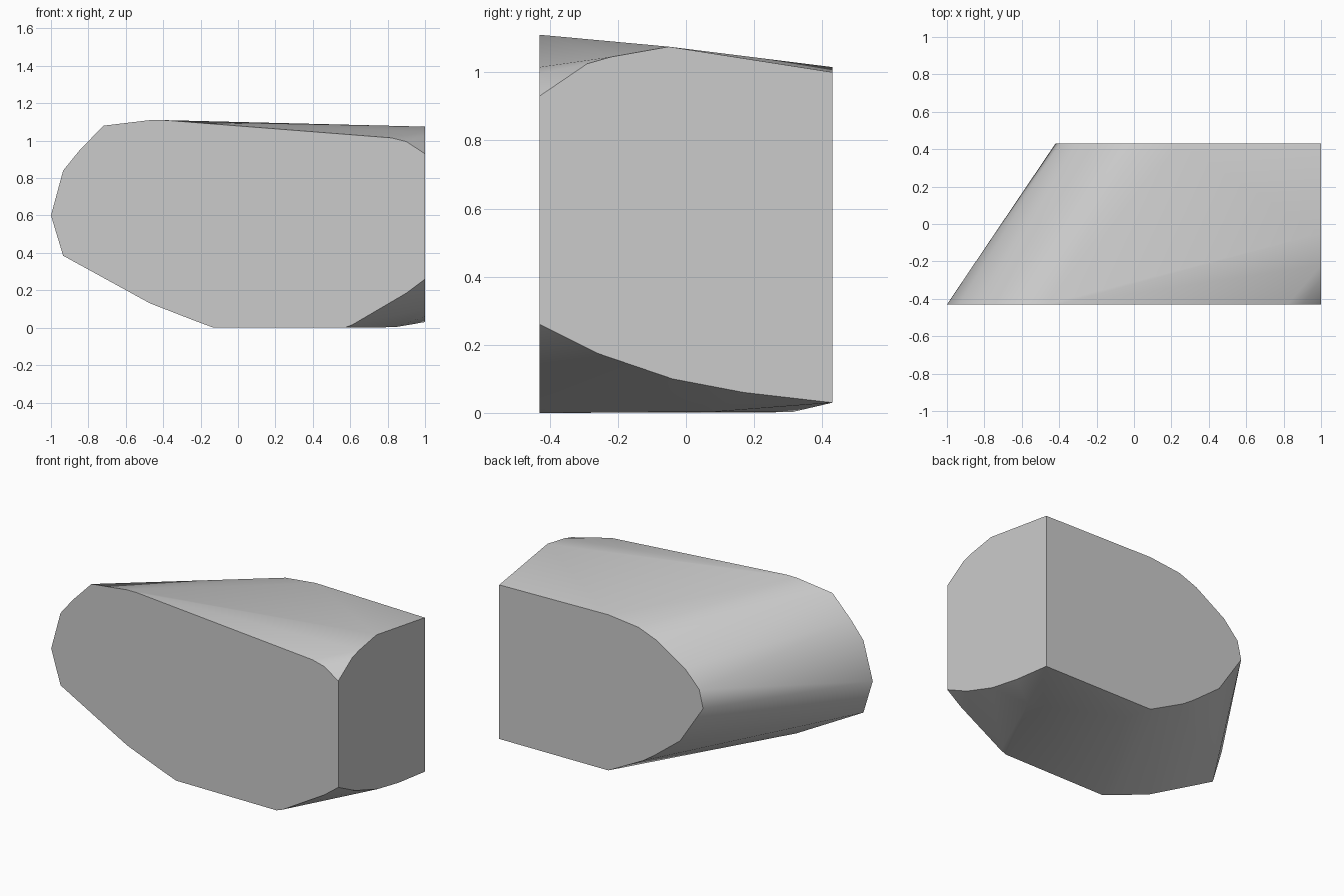
import bpy, bmesh, math

cube = bpy.data.objects.get("Cube")
if cube:
    bpy.data.objects.remove(cube, do_unlink=True)

DEPTH = 0.43   # half depth, front to back

# Flat front cap, as (x, z)
front = [(-1, .6), (-.935, .84), (-.85, .945), (-.72, 1.08), (-.47, 1.11),
         (-.4, 1.11), (.82, 1.015), (.9, .995), (1, .93), (1, .26),
         (.9, .185), (.61, .015), (.57, 0), (-.13, 0), (-.22, .033),
         (-.47, .13), (-.935, .385)]
# Flat back cap, as (x, z)
back = [(1, 1), (.24, 1.015), (.03, .992), (-.094, .945), (-.296, .818),
        (-.394, .712), (-.42, .6), (-.26, .355), (-.08, .215), (0, .16),
        (.24, .035), (1, .03)]
# Curved top and bottom edges of the flat end, as (y, z)
end = [(-.29, 1.025), (-.22, 1.045), (-.05, 1.075),
       (.17, .06), (-.04, .1), (-.26, .175)]
# Corners of the level underside
underside = [(.325, .31, .002), (.84, .08, .003)]

points = ([(x, -DEPTH, z) for x, z in front] + [(x, DEPTH, z) for x, z in back]
          + [(1, y, z) for y, z in end] + underside)

# Skin the convex block over its outlines, then merge the flat caps
bm = bmesh.new()
for p in points:
    bm.verts.new(p)
bmesh.ops.convex_hull(bm, input=bm.verts[:])
bmesh.ops.delete(bm, geom=[v for v in bm.verts if not v.link_faces], context='VERTS')
bmesh.ops.dissolve_limit(bm, angle_limit=math.radians(0.5),
                         verts=bm.verts[:], edges=bm.edges[:])
bmesh.ops.recalc_face_normals(bm, faces=bm.faces[:])
mesh = bpy.data.meshes.new("rounded_block")
bm.to_mesh(mesh)
bm.free()

block = bpy.data.objects.new("rounded_block", mesh)
bpy.context.collection.objects.link(block)

# Plain grey surface
grey = bpy.data.materials.new("light_grey")
grey.use_nodes = True
colour = (.6, .6, .6, 1)
grey.diffuse_color = colour
grey.node_tree.nodes["Principled BSDF"].inputs["Base Color"].default_value = colour
mesh.materials.append(grey)

# Smooth rounded sides with crisp cap edges
bpy.ops.object.select_all(action='DESELECT')
block.select_set(True)
bpy.context.view_layer.objects.active = block
bpy.ops.object.shade_smooth_by_angle(angle=math.radians(35))
